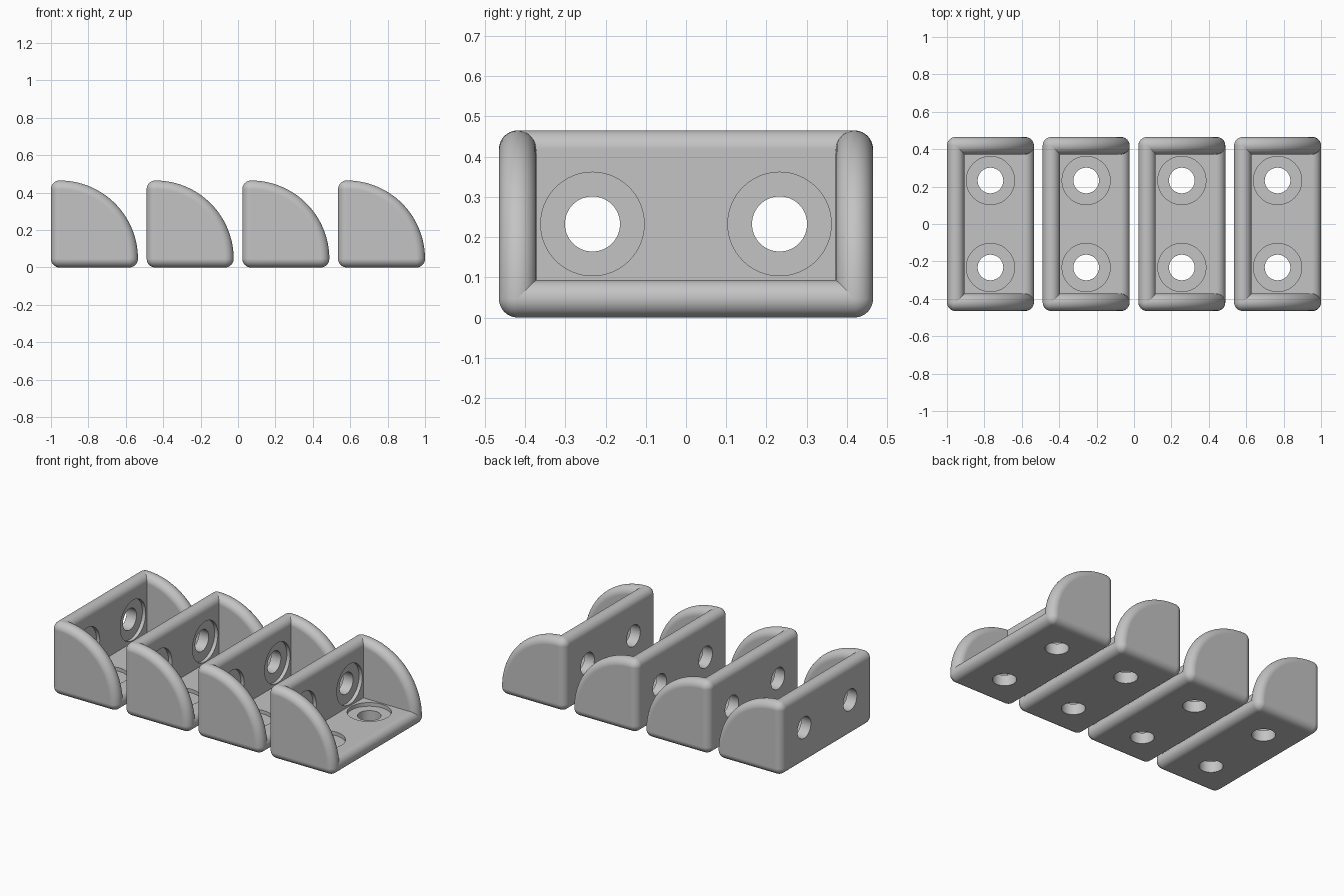
import bpy, bmesh
from math import pi, sin, cos
from mathutils import Matrix, Vector

cube = bpy.data.objects.get("Cube")
if cube:
    bpy.data.objects.remove(cube, do_unlink=True)

U = 2 / 43             # rounding radius; walls are 2U thick, gaps are 1U
SPAN = 8 * U           # bracket size between rounding centres
HALF = 9 * U           # half length between rounding centres
SEG = 8                # segments per rounded quarter

grey = bpy.data.materials.new("light_grey")
grey.use_nodes = True
colour = (0.55, 0.55, 0.55, 1)
grey.diffuse_color = colour
grey.node_tree.nodes["Principled BSDF"].inputs["Base Color"].default_value = colour


def add_object(name, bm):
    bmesh.ops.recalc_face_normals(bm, faces=bm.faces)
    mesh = bpy.data.meshes.new(name)
    bm.to_mesh(mesh)
    bm.free()
    mesh.materials.append(grey)
    obj = bpy.data.objects.new(name, mesh)
    bpy.context.collection.objects.link(obj)
    return obj


def rounded_plate(name, corners):
    """Plate with a fully round rim; corners are (centre x, centre y, radius, steps)."""
    outline = []
    for i, (cx, cy, radius, steps) in enumerate(corners):
        for s in range(steps + 1):
            a = (i + s / steps) * pi / 2
            outline.append((Vector((cx, cy, 0)), radius, Vector((cos(a), sin(a), 0))))
    bm = bmesh.new()
    rows = []
    for k in range(2 * SEG + 1):
        phi = -pi / 2 + k * pi / (2 * SEG)
        lift = Vector((0, 0, U * sin(phi)))
        rows.append([bm.verts.new(c + n * (r + U * cos(phi)) + lift)
                     for c, r, n in outline])
    count = len(outline)
    for low, high in zip(rows, rows[1:]):
        for i in range(count):
            j = (i + 1) % count
            bm.faces.new((low[i], low[j], high[j], high[i]))
    bm.faces.new(rows[0])
    bm.faces.new(rows[-1])
    bmesh.ops.remove_doubles(bm, verts=bm.verts, dist=1e-5)
    return add_object(name, bm)


def cylinder_pair(name, radius, bottom, top):
    """Two upright cutters, one for each screw hole."""
    bm = bmesh.new()
    for y in (-5 * U, 5 * U):
        place = Matrix.Translation((SPAN / 2, y, (bottom + top) / 2))
        bmesh.ops.create_cone(bm, cap_ends=True, segments=64, radius1=radius,
                              radius2=radius, depth=top - bottom, matrix=place)
    obj = add_object(name, bm)
    obj.hide_render = True
    return obj


def finish(obj):
    bpy.ops.object.select_all(action="DESELECT")
    obj.select_set(True)
    bpy.context.view_layer.objects.active = obj
    bpy.ops.object.shade_smooth_by_angle(angle=pi / 6)
    mod = obj.modifiers.new("flat_faces", "WEIGHTED_NORMAL")
    mod.keep_sharp = True


# Floor plate with two counterbored screw holes
floor = rounded_plate("floor_plate", [(SPAN, HALF, 0, SEG), (0, HALF, 0, SEG),
                                      (0, -HALF, 0, SEG), (SPAN, -HALF, 0, SEG)])
cutters = [cylinder_pair("recess_cutter", 0.1287, 0.5 * U, 2 * U),
           cylinder_pair("bore_cutter", 0.0685, -3 * U, 3 * U)]
for cutter in cutters:
    mod = floor.modifiers.new(cutter.name, "BOOLEAN")
    mod.operation = "DIFFERENCE"
    mod.solver = "EXACT"
    mod.object = cutter
evaluated = floor.evaluated_get(bpy.context.evaluated_depsgraph_get())
drilled = bpy.data.meshes.new_from_object(evaluated)
floor.modifiers.clear()
floor.data = drilled
for cutter in cutters:
    bpy.data.objects.remove(cutter, do_unlink=True)
finish(floor)

# Quarter-round end wall
end = rounded_plate("end_wall", [(0, 0, SPAN, 4 * SEG), (0, SPAN, 0, SEG),
                                 (0, 0, 0, SEG), (SPAN, 0, 0, SEG)])
finish(end)

# Four brackets in a row: floor, matching back wall and two end walls each
swap_x_z = Matrix.Rotation(pi, 4, Vector((1, 0, 1)))
stand_up = Matrix.Rotation(pi / 2, 4, "X")
parts = [("floor_plate", floor, Matrix(), 0),
         ("back_wall", floor, swap_x_z, 0),
         ("front_end_wall", end, stand_up, -HALF),
         ("rear_end_wall", end, stand_up, HALF)]
for i in range(4):
    for name, source, turn, y in parts:
        part = source.copy()
        part.name = f"bracket_{i + 1}_{name}"
        part.matrix_world = Matrix.Translation((-1 + U + 11 * U * i, y, U)) @ turn
        bpy.context.collection.objects.link(part)
for source in (floor, end):
    bpy.data.objects.remove(source, do_unlink=True)
